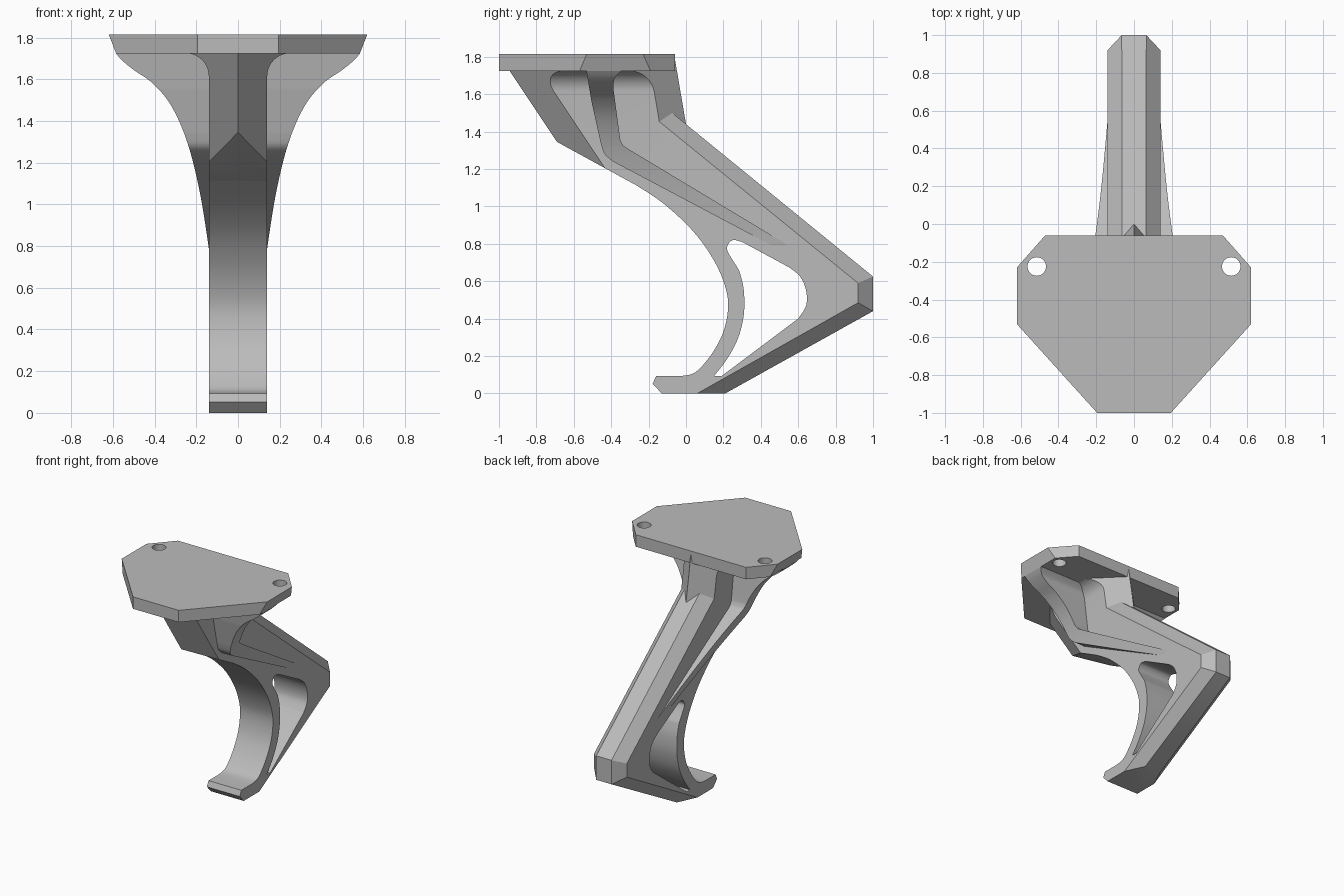
import bpy, bmesh, math
from mathutils import Vector
from mathutils.geometry import interpolate_bezier

if "Cube" in bpy.data.objects:
    bpy.data.objects.remove(bpy.data.objects["Cube"], do_unlink=True)

grey = bpy.data.materials.new("plain_grey")
grey.use_nodes = True
COLOUR = (0.5, 0.5, 0.5, 1)
grey.diffuse_color = COLOUR
grey.node_tree.nodes["Principled BSDF"].inputs["Base Color"].default_value = COLOUR


def smooth(points, steps=6, closed=False):
    """Run a flowing curve through 2D points."""
    p = [Vector(q) for q in points]
    n = len(p)
    at = (lambda i: p[i % n]) if closed else (lambda i: p[max(0, min(n - 1, i))])
    out = []
    for i in range(n if closed else n - 1):
        a, b = at(i), at(i + 1)
        h1 = a + (b - at(i - 1)) / 6
        h2 = b - (at(i + 2) - a) / 6
        out += [q.xy for q in interpolate_bezier(a, h1, h2, b, steps + 1)[:-1]]
    return out if closed else out + [p[-1]]


def prism(name, outline, axis, lo, hi):
    """Extrude a 2D outline along one axis."""
    place = {"x": lambda u, v, t: (t, u, v),
             "y": lambda u, v, t: (u, t, v),
             "z": lambda u, v, t: (u, v, t)}[axis]
    bm = bmesh.new()
    face = bm.faces.new([bm.verts.new(place(u, v, lo)) for u, v in outline])
    top = bmesh.ops.extrude_face_region(bm, geom=[face])["geom"]
    shift = Vector(place(0, 0, hi - lo))
    bmesh.ops.translate(bm, vec=shift, verts=[g for g in top if isinstance(g, bmesh.types.BMVert)])
    bmesh.ops.recalc_face_normals(bm, faces=bm.faces)
    mesh = bpy.data.meshes.new(name)
    bm.to_mesh(mesh)
    bm.free()
    mesh.materials.append(grey)
    obj = bpy.data.objects.new(name, mesh)
    bpy.context.collection.objects.link(obj)
    return obj


def slice_off(obj, a, b, c, keep, mirror=True):
    """Trim along the plane through a, b, c, keeping the side holding 'keep'."""
    for side in ((1, -1) if mirror else (1,)):
        flip = lambda q: Vector((q[0] * side, q[1], q[2]))
        pa, pb, pc = flip(a), flip(b), flip(c)
        normal = (pb - pa).cross(pc - pa).normalized()
        if (Vector(keep) - pa).dot(normal) > 0:
            normal.negate()
        bm = bmesh.new()
        bm.from_mesh(obj.data)
        cut = bmesh.ops.bisect_plane(bm, geom=bm.verts[:] + bm.edges[:] + bm.faces[:], dist=1e-5,
                                     plane_co=pa, plane_no=normal, clear_outer=True)["geom_cut"]
        edges = [e for e in cut if isinstance(e, bmesh.types.BMEdge) and e.is_boundary]
        bmesh.ops.contextual_create(bm, geom=edges)
        bmesh.ops.recalc_face_normals(bm, faces=bm.faces)
        bm.to_mesh(obj.data)
        bm.free()


def combine(obj, cutter, operation):
    """Apply a boolean and discard the cutter."""
    cutter.hide_render = True
    mod = obj.modifiers.new("shape", "BOOLEAN")
    mod.operation, mod.solver, mod.object = operation, "EXACT", cutter
    bpy.context.view_layer.objects.active = obj
    bpy.ops.object.modifier_apply(modifier=mod.name)
    bpy.data.objects.remove(cutter, do_unlink=True)


def mirrored(half):
    return list(half) + [(-u, v) for u, v in reversed(half)]


W, F = 0.14, 0.065   # half width of the arm, half width of its chamfered edge

# Mounting plate with tapered ends and two bolt holes
plate = prism("mounting_plate", mirrored([(0.195, -1), (0.62, -0.53), (0.62, -0.23), (0.47, -0.06)]),
              "z", 1.723, 1.815)
slice_off(plate, (0.62, 0, 1.815), (0.62, 1, 1.815), (0.584, 0, 1.723), (0, -0.5, 1.75))
for s in (1, -1):
    ring = [(s * 0.515 + 0.049 * math.cos(math.tau * i / 32), -0.225 + 0.049 * math.sin(math.tau * i / 32))
            for i in range(32)]
    combine(plate, prism("bolt_hole_cutter", ring, "z", 1.6, 1.9), "DIFFERENCE")

# Neck: filleted under the plate, with a V ridge front and back
fillet = [(0.25 - 0.11 * math.cos(a), 1.615 + 0.11 * math.sin(a))
          for a in [math.pi / 2 * i / 10 for i in range(11)]]
neck = prism("neck", mirrored([(W, 1.1)] + fillet + [(0.25, 1.8)]), "y", -1.1, 0.2)
inside = (0, -0.4, 1.5)
slice_off(neck, (0, -0.94, 1.72), (0, -0.69, 1.345), (W, -0.43, 1.2), inside)
slice_off(neck, (0, 0, 1.44), (0, -0.063, 1.81), (W, -0.143, 1.455), inside)
slice_off(neck, (0, -0.69, 1.345), (1, -0.69, 1.345), (0, -0.425, 1.2), inside, mirror=False)

# Arm: bent strut and hooked foot in one side profile, outer edges chamfered
hook = smooth([(-0.28, 1.122), (-0.12, 1.015), (0.04, 0.865), (0.15, 0.71), (0.21, 0.57),
               (0.225, 0.46), (0.2, 0.33), (0.14, 0.215), (0.07, 0.13), (0.025, 0.102), (-0.03, 0.093)])
arm = prism("arm", [(-0.15, 1.562), (-0.425, 1.2)] + hook +
            [(-0.16, 0.093), (-0.178, 0.052), (-0.13, 0), (0.21, 0), (1, 0.44), (1, 0.625)], "x", -W, W)
inside = (0, 0.3, 0.7)
slice_off(arm, (W, -0.145, 1.455), (W, 0.92, 0.59), (F, 1, 0.625), inside)
slice_off(arm, (W, 0.06, 0), (W, 0.92, 0.485), (F, 1, 0.44), inside)
slice_off(arm, (W, 0.92, 0), (W, 0.92, 1), (F, 1, 0.5), inside)

# Window through the arm
window = (smooth([(0.28, 0.665), (0.225, 0.755), (0.222, 0.79), (0.25, 0.82), (0.3, 0.81)]) +
          smooth([(0.55, 0.675), (0.61, 0.625), (0.642, 0.55), (0.642, 0.47), (0.6, 0.4)]) +
          [(0.19, 0.093)] +
          smooth([(0.15, 0.093), (0.22, 0.185), (0.28, 0.3), (0.31, 0.43), (0.308, 0.56), (0.285, 0.655)]))
combine(arm, prism("window_cutter", window, "x", -1, 1), "DIFFERENCE")

# Side wings: a band following the arm, trimmed to a flared outline
band = ([(-0.535, 1.74), (-0.505, 1.56)] +
        smooth([(-0.456, 1.34), (-0.435, 1.28), (-0.39, 1.24)]) + [(0.46, 0.79), (0.55, 0.79)] +
        smooth([(-0.3, 1.302), (-0.335, 1.326), (-0.352, 1.36)]) +
        smooth([(-0.387, 1.62), (-0.383, 1.68), (-0.345, 1.726)]) + [(-0.345, 1.74)])
wings = prism("side_wings", band, "x", -0.7, 0.7)
flare = smooth([(0.137, 0.77), (0.181, 1.048), (0.24, 1.288), (0.316, 1.466), (0.405, 1.577),
                (0.5, 1.645), (0.555, 1.69), (0.584, 1.723)]) + [(0.59, 1.8)]
combine(wings, prism("flare_cutter", mirrored(flare), "y", -1, 1), "INTERSECT")

# Smooth the curved walls, keep the hard edges
for obj in (plate, neck, arm, wings):
    bpy.ops.object.select_all(action="DESELECT")
    obj.select_set(True)
    bpy.context.view_layer.objects.active = obj
    bpy.ops.object.shade_smooth_by_angle(angle=math.radians(30))
